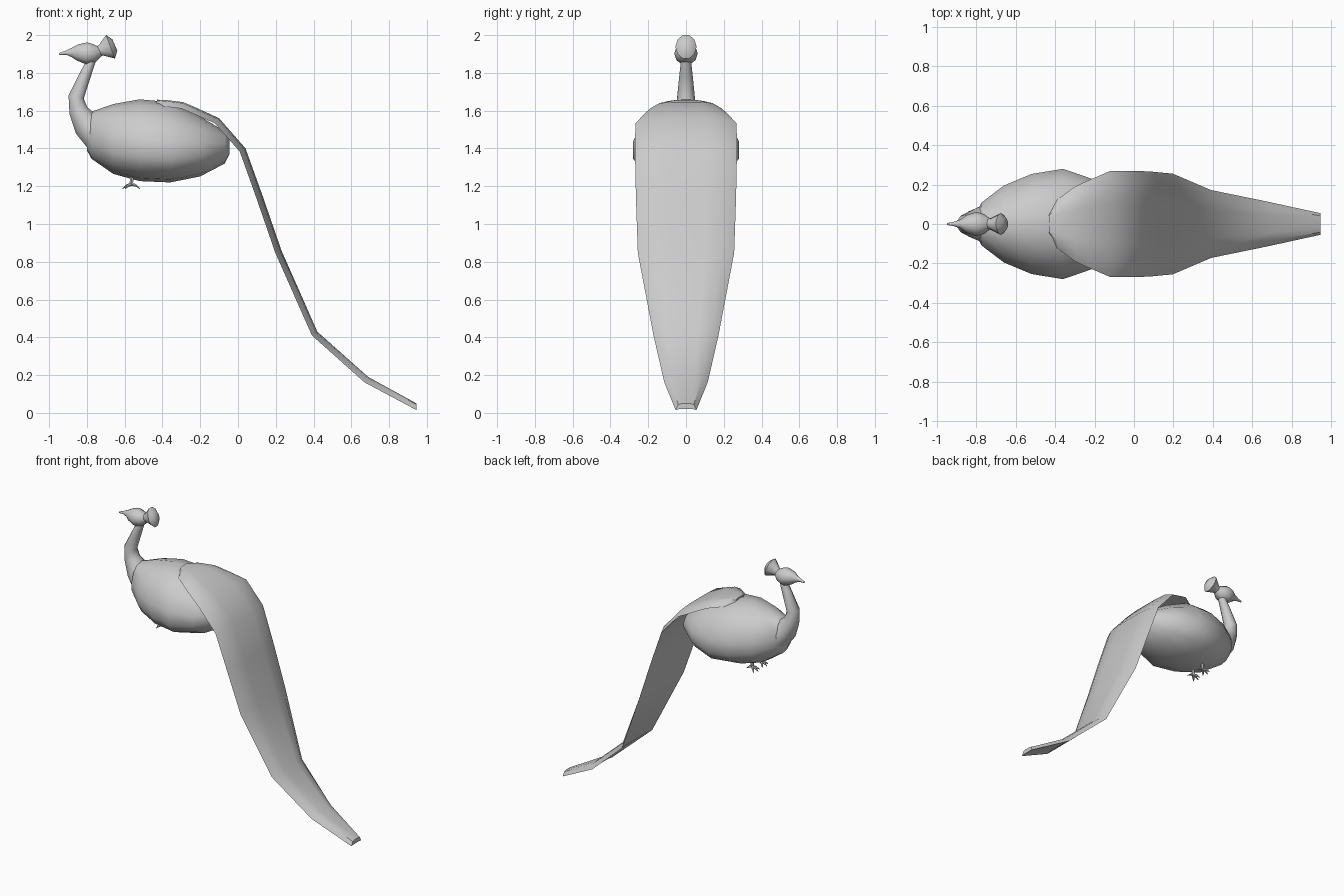
import bpy, math
from mathutils import Vector

if "Cube" in bpy.data.objects:
    bpy.data.objects.remove(bpy.data.objects["Cube"])


def loft(name, rings, angle=35):
    """Skin a list of equal-length closed rings and cap both ends."""
    n = len(rings[0])
    verts = [p for r in rings for p in r]
    faces = []
    for i in range(len(rings) - 1):
        for j in range(n):
            k = (j + 1) % n
            faces.append((i * n + j, i * n + k, (i + 1) * n + k, (i + 1) * n + j))
    faces.append(tuple(reversed(range(n))))
    faces.append(tuple(range(len(verts) - n, len(verts))))
    me = bpy.data.meshes.new(name)
    me.from_pydata(verts, [], faces)
    ob = bpy.data.objects.new(name, me)
    bpy.context.collection.objects.link(ob)
    bpy.ops.object.select_all(action='DESELECT')
    ob.select_set(True)
    bpy.context.view_layer.objects.active = ob
    bpy.ops.object.mode_set(mode='EDIT')
    bpy.ops.mesh.select_all(action='SELECT')
    bpy.ops.mesh.normals_make_consistent(inside=False)
    bpy.ops.object.mode_set(mode='OBJECT')
    bpy.ops.object.shade_smooth_by_angle(angle=math.radians(angle))
    return ob


def normals(path):
    """Normals, pointing up and back, of a path in the xz plane."""
    out = []
    for i in range(len(path)):
        a, b = path[max(i - 1, 0)], path[min(i + 1, len(path) - 1)]
        t = Vector((b[0] - a[0], 0, b[1] - a[1])).normalized()
        out.append(Vector((-t.z, 0, t.x)))
    return out


def tube(name, path, sides=10, y=0.0):
    """Tube along (x, z, half thickness, half width) stations."""
    rings = []
    for (x, z, h, w), nrm in zip(path, normals(path)):
        ring = []
        for j in range(sides):
            a = 2 * math.pi * j / sides
            ring.append(Vector((x, y, z)) + nrm * h * math.sin(a)
                        + Vector((0, w * math.cos(a), 0)))
        rings.append(ring)
    return loft(name, rings, 45)


# body: x, bottom, widest height, top, half width
body = [(-0.80, 1.39, 1.46, 1.54, 0.05), (-0.775, 1.345, 1.45, 1.595, 0.11),
        (-0.66, 1.265, 1.41, 1.635, 0.20), (-0.52, 1.227, 1.39, 1.66, 0.26),
        (-0.36, 1.22, 1.38, 1.645, 0.287), (-0.20, 1.252, 1.39, 1.57, 0.23),
        (-0.07, 1.32, 1.41, 1.49, 0.13), (-0.045, 1.37, 1.42, 1.46, 0.07)]
rings = []
for x, lo, mid, hi, w in body:
    ring = []
    for j in range(14):
        a = 2 * math.pi * j / 14 + math.pi / 2
        s = math.sin(a)
        ring.append(Vector((x, w * math.cos(a),
                            mid + s * ((hi - mid) if s > 0 else (mid - lo)))))
    rings.append(ring)
loft("body", rings, 40)

# neck
tube("neck", [(-0.71, 1.43, 0.09, 0.12), (-0.80, 1.525, 0.078, 0.08),
              (-0.845, 1.60, 0.053, 0.055), (-0.857, 1.672, 0.043, 0.047),
              (-0.808, 1.79, 0.032, 0.035), (-0.775, 1.87, 0.025, 0.026)])

# head with beak
tube("head_and_beak", [(-0.947, 1.90, 0.005, 0.005), (-0.91, 1.907, 0.012, 0.012),
                       (-0.88, 1.908, 0.026, 0.022), (-0.85, 1.908, 0.045, 0.045),
                       (-0.80, 1.903, 0.062, 0.062), (-0.76, 1.905, 0.05, 0.05),
                       (-0.725, 1.913, 0.024, 0.024)])

# crest flaring behind the head
tube("crest", [(-0.76, 1.905, 0.026, 0.025), (-0.725, 1.92, 0.032, 0.03),
               (-0.675, 1.938, 0.07, 0.056), (-0.652, 1.948, 0.035, 0.03)])

# long tail train draped over the back: x, z of the ridge, half width
tail = [(-0.43, 1.658, 0.055), (-0.385, 1.657, 0.125), (-0.29, 1.645, 0.19),
        (-0.22, 1.615, 0.22), (-0.10, 1.56, 0.268), (0.04, 1.40, 0.27),
        (0.13, 1.15, 0.265), (0.23, 0.86, 0.255), (0.42, 0.43, 0.172),
        (0.69, 0.19, 0.115), (0.945, 0.05, 0.055)]
rings = []
for (x, z, w), nrm in zip(tail, normals(tail)):
    c = Vector((x, 0, z))
    section = [(-1, -0.035), (-0.75, -0.006), (-0.4, 0), (0.4, 0), (0.75, -0.006),
               (1, -0.035), (0.7, -0.03), (-0.7, -0.03)]
    if x > 0.9:
        nrm = Vector((0, 0, 1))
    rings.append([c + nrm * d + Vector((0, w * s, 0)) for s, d in section])
loft("tail_train", rings, 40)

# feet: short leg plus three front toes and one back toe
for side, y in (("left", 0.05), ("right", -0.05)):
    tube(side + "_leg", [(-0.56, 1.29, 0.013, 0.013), (-0.565, 1.205, 0.010, 0.010)], 6, y)
    for k, deg in enumerate((180, 135, 225, 0)):
        d = Vector((math.cos(math.radians(deg)), math.sin(math.radians(deg)), 0))
        u = Vector((-d.y, d.x, 0))
        base = Vector((-0.565, y, 1.212))
        rings = []
        for dist, drop, r in ((-0.004, 0, 0.010), (0.025, 0.008, 0.008), (0.046, 0.024, 0.003)):
            c = base + d * dist - Vector((0, 0, drop))
            rings.append([c + u * r * math.cos(a) + Vector((0, 0, r * math.sin(a)))
                          for a in (j * math.pi / 3 for j in range(6))])
        loft(f"{side}_toe_{k + 1}", rings)
